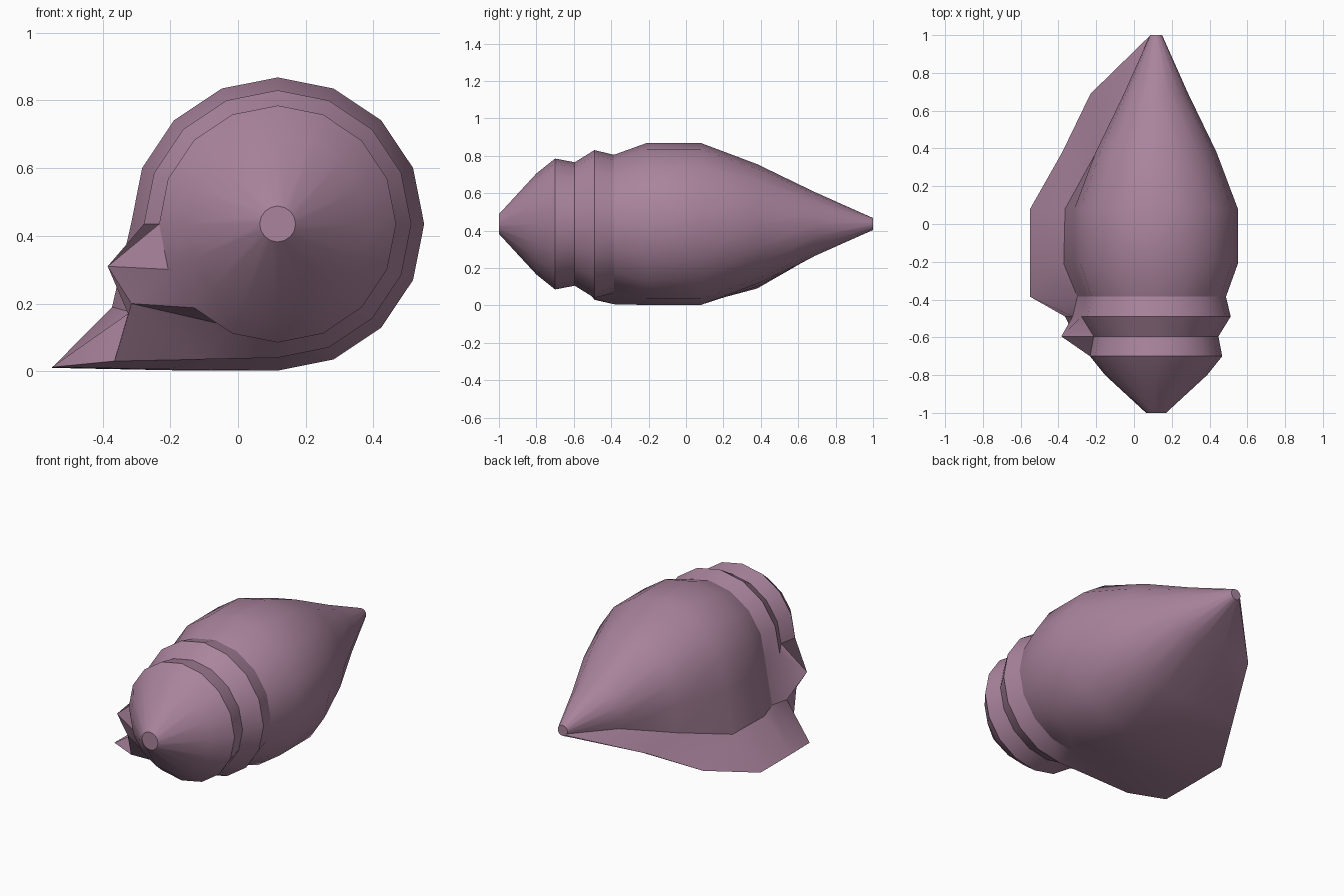
import bpy, bmesh, math

cube = bpy.data.objects.get("Cube")
if cube:
    bpy.data.objects.remove(cube)

SIDES = 16
CX, CZ = 0.117, 0.435

# Lathe profile of the shell along its axis: (y, radius)
PROFILE = [(-1, .053), (-.8, .27), (-.7, .35), (-.595, .33), (-.49, .395),
           (-.385, .37), (-.21, .433), (.08, .433), (.38, .32), (.69, .17), (1, .032)]

# Flared lip: points drawn outwards, keyed by (ring, side), giving (x, z)
SHOULDER, LIP, UNDER = 9, 10, 11
FLARE = {
    (3, SHOULDER): (-.385, .31), (3, LIP): (-.315, .20),
    (4, SHOULDER): (-.325, .17), (4, LIP): (-.365, .03), (4, UNDER): (-.12, .035),
    (5, SHOULDER): (-.30, .17), (5, LIP): (-.55, .012), (5, UNDER): (-.20, .006),
    (6, SHOULDER): (-.372, .19), (6, LIP): (-.55, .01), (6, UNDER): (-.20, .003),
    (7, SHOULDER): (-.365, .19), (7, LIP): (-.55, .01), (7, UNDER): (-.20, .003),
    (8, SHOULDER): (-.20, .27), (8, LIP): (-.38, .09), (8, UNDER): (-.12, .10),
    (9, LIP): (-.23, .27), (9, UNDER): (-.05, .268),
}

shell_colour = bpy.data.materials.new("dusty mauve")
shell_colour.use_nodes = True
colour = (.40, .23, .335, 1)
shell_colour.diffuse_color = colour
shell_colour.node_tree.nodes["Principled BSDF"].inputs["Base Color"].default_value = colour

# Shell body: rings joined by quads, with the lip drawn out on one side
bm = bmesh.new()
rings = []
for i, (y, r) in enumerate(PROFILE):
    ring = []
    for s in range(SIDES):
        a = math.tau * s / SIDES
        x, z = FLARE.get((i, s), (CX + r * math.cos(a), CZ + r * math.sin(a)))
        ring.append(bm.verts.new((x, y, z)))
    rings.append(ring)
for a, b in zip(rings, rings[1:]):
    for s in range(SIDES):
        t = (s + 1) % SIDES
        bm.faces.new((a[s], a[t], b[t], b[s]))

# Blunt end caps
bm.faces.new(rings[0])
bm.faces.new(rings[-1])
bmesh.ops.recalc_face_normals(bm, faces=bm.faces)

mesh = bpy.data.meshes.new("shell")
bm.to_mesh(mesh)
bm.free()
mesh.materials.append(shell_colour)
shell = bpy.data.objects.new("shell", mesh)
bpy.context.collection.objects.link(shell)

# Smooth body with crisp whorl ridges
bpy.ops.object.select_all(action='DESELECT')
shell.select_set(True)
bpy.context.view_layer.objects.active = shell
bpy.ops.object.shade_smooth_by_angle(angle=math.radians(30))
